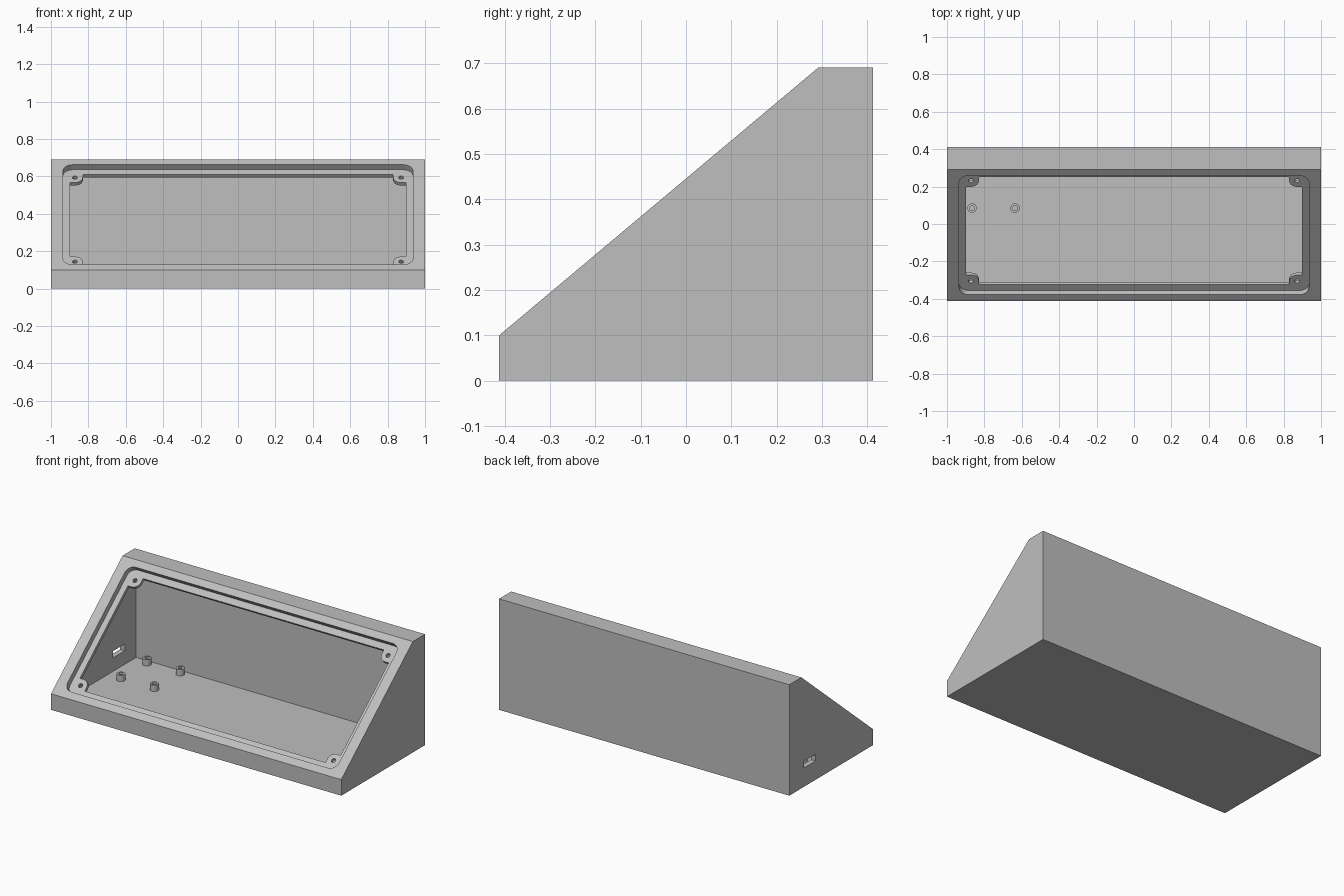
import bpy, bmesh, math
from mathutils import Matrix, Vector

cube = bpy.data.objects.get("Cube")
if cube:
    bpy.data.objects.remove(cube, do_unlink=True)

# Single grey plastic
grey = bpy.data.materials.new("grey plastic")
grey.use_nodes = True
colour = (0.52, 0.52, 0.52, 1)
grey.diffuse_color = colour
grey.node_tree.nodes["Principled BSDF"].inputs["Base Color"].default_value = colour

# Main sizes
HALF_Y, FRONT_H, HEIGHT = 0.412, 0.10, 0.691
WALL, FACE, RECESS = 0.033, 0.055, 0.035
TILT = math.radians(40)
SLOPE = math.tan(TILT)

# Frames: side profiles run along x; the sloped panel has its own plane
SIDE = Matrix(((0, 0, 1, 0), (1, 0, 0, 0), (0, 1, 0, 0), (0, 0, 0, 1)))
PANEL = (Matrix.Translation((0, -HALF_Y + 0.46 * math.cos(TILT), FRONT_H + 0.46 * math.sin(TILT)))
         @ Matrix.Rotation(TILT, 4, "X"))


def prism(name, points, low, high, frame):
    """Extrude a closed profile from low to high along the frame's z axis."""
    bm = bmesh.new()
    base = bm.faces.new([bm.verts.new((x, y, low)) for x, y in points])
    top = bmesh.ops.extrude_face_region(bm, geom=[base])["geom"]
    bmesh.ops.translate(bm, vec=(0, 0, high - low),
                        verts=[v for v in top if isinstance(v, bmesh.types.BMVert)])
    bm.transform(frame)
    bmesh.ops.recalc_face_normals(bm, faces=bm.faces)
    mesh = bpy.data.meshes.new(name)
    bm.to_mesh(mesh)
    bm.free()
    mesh.materials.append(grey)
    obj = bpy.data.objects.new(name, mesh)
    bpy.context.collection.objects.link(obj)
    return obj


def cut(target, cutter):
    """Subtract the cutter and remove it."""
    cutter.hide_render = True
    mod = target.modifiers.new("cut", "BOOLEAN")
    mod.operation, mod.solver, mod.object = "DIFFERENCE", "EXACT", cutter
    activate(target)
    bpy.ops.object.modifier_apply(modifier=mod.name)
    bpy.data.objects.remove(cutter, do_unlink=True)


def activate(obj):
    bpy.ops.object.select_all(action="DESELECT")
    obj.select_set(True)
    bpy.context.view_layer.objects.active = obj


def arc(cx, cy, r, start, end, steps=10):
    angles = [math.radians(start + (end - start) * i / steps) for i in range(steps + 1)]
    return [(cx + r * math.cos(a), cy + r * math.sin(a)) for a in angles]


def circle(cx, cy, r):
    return arc(cx, cy, r, 0, 360, 32)[:-1]


def four_corners(corner):
    """Mirror a corner path, given anticlockwise, into all four quadrants."""
    flipped = corner[::-1]
    return (corner + [(-x, y) for x, y in flipped]
            + [(-x, -y) for x, y in corner] + [(x, -y) for x, y in flipped])


def wedge(inset, face_depth):
    """Side profile of the sloped box, inset by the wall and panel thickness."""
    y, top = HALF_Y - inset, HEIGHT - inset
    drop = FRONT_H - face_depth / math.cos(TILT)
    return [(-y, inset), (y, inset), (y, top),
            ((top - drop) / SLOPE - HALF_Y, top),
            (-y, drop + (HALF_Y - y) * SLOPE)]


# Hollow sloped housing
housing = prism("housing", wedge(0, 0), -1, 1, SIDE)
cut(housing, prism("cavity", wedge(WALL, FACE), WALL - 1, 1 - WALL, SIDE))

# Round-cornered recess for the lid
rx, ry, rr = 0.935, 0.415, 0.05
cut(housing, prism("lid_recess", four_corners(arc(rx - rr, ry - rr, rr, 0, 90)),
                   -RECESS, 0.05, PANEL))

# Window through the panel, leaving a rounded screw tab in each corner
ox, oy, sx, sy, tab = 0.898, 0.375, 0.872, 0.350, 0.042
corner = [(ox, sy - tab)] + arc(sx, sy, tab, 270, 180) + [(sx - tab, oy)]
cut(housing, prism("window", four_corners(corner), -0.08, 0.05, PANEL))

# Screw holes in the tabs
for x in (-sx, sx):
    for y in (-sy, sy):
        cut(housing, prism("screw_hole", circle(x, y, 0.013), -0.08, 0.0, PANEL))

# Cable slot through the right wall
slot = [(0.153, 0.117), (0.267, 0.117), (0.267, 0.159), (0.153, 0.159)]
cut(housing, prism("cable_slot", slot, -1.05, -0.93, SIDE))
parts = [housing]

# Hollow board standoffs on the floor
for i, x in enumerate((-0.866, -0.636)):
    for j, y in enumerate((0.085, 0.340)):
        post = prism(f"standoff_{i}{j}", circle(x, y, 0.025), WALL - 0.003, 0.072, Matrix())
        cut(post, prism("standoff_hole", circle(x, y, 0.013), WALL + 0.001, 0.1, Matrix()))
        parts.append(post)

for part in parts:
    activate(part)
    bpy.ops.object.shade_smooth_by_angle(angle=math.radians(30))
